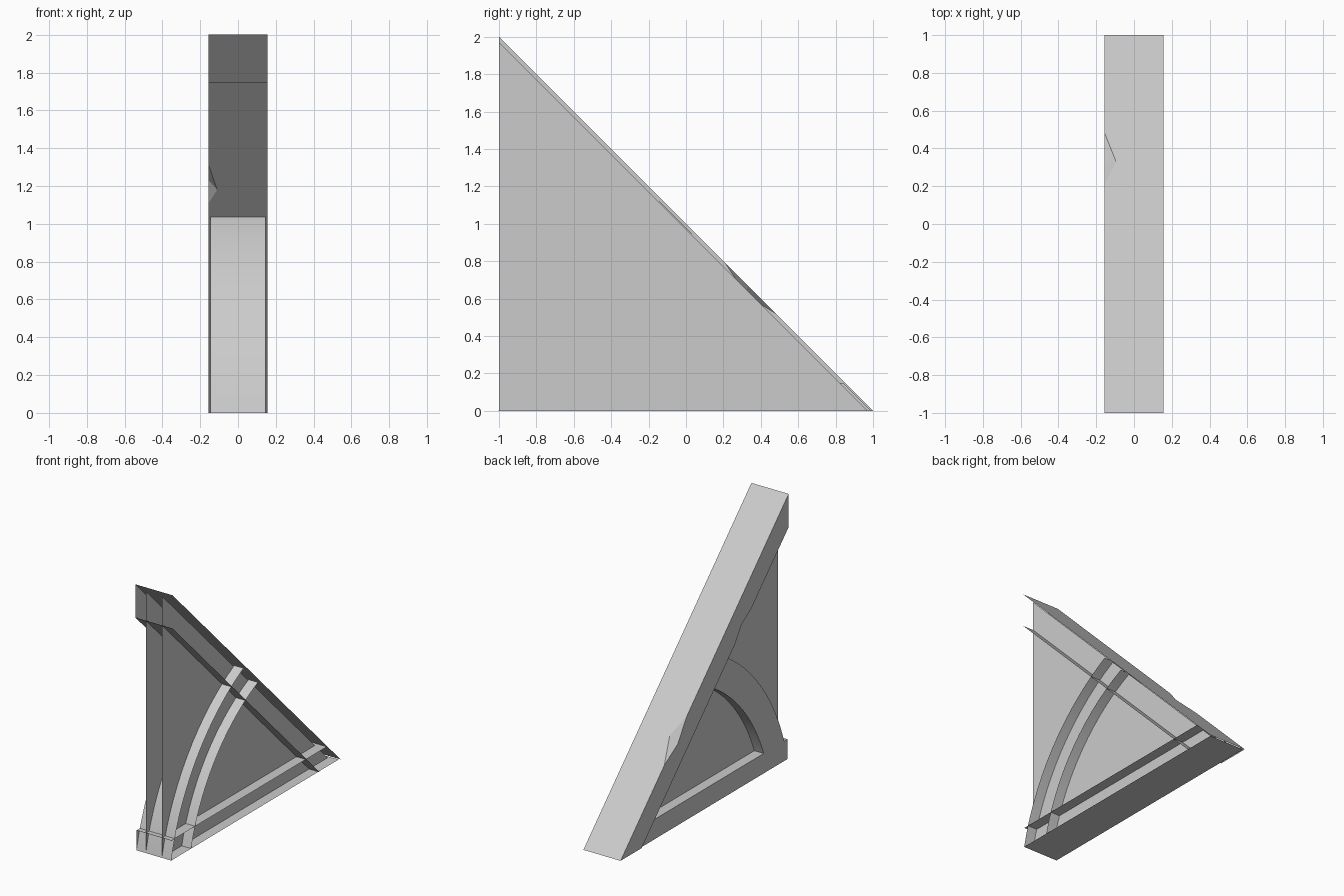
import bpy, math

cube = bpy.data.objects.get("Cube")
if cube:
    bpy.data.objects.remove(cube, do_unlink=True)

grey = bpy.data.materials.new("plain_grey")
grey.use_nodes = True
colour = (0.6, 0.6, 0.6, 1)
grey.diffuse_color = colour
grey.node_tree.nodes["Principled BSDF"].inputs["Base Color"].default_value = colour

BEAM = 0.155      # half width of the sloping beam
RAIL = 0.145      # half width of the bottom rail and brace
WEB = 0.067       # half width of the web
DEPTH = 0.25      # upright depth of the sloping beam


def make(name, polygons, smooth=False):
    """Object from a list of polygons; shared corners are merged."""
    index, faces = {}, []
    for poly in polygons:
        faces.append([index.setdefault(tuple(round(c, 4) for c in p), len(index))
                      for p in poly])
    # setdefault evaluates len before insertion, so indices stay consecutive
    mesh = bpy.data.meshes.new(name)
    mesh.from_pydata(list(index), [], faces)
    mesh.materials.append(grey)
    obj = bpy.data.objects.new(name, mesh)
    bpy.context.scene.collection.objects.link(obj)
    if smooth:
        bpy.ops.object.select_all(action='DESELECT')
        obj.select_set(True)
        bpy.context.view_layer.objects.active = obj
        bpy.ops.object.shade_smooth_by_angle(angle=math.radians(30))
    return obj


def side(x, outline):
    return [(x, y, z) for y, z in outline]


def strip(half, a, b):
    """Crosswise sheet between two points of the profile."""
    return [(-half, *a), (half, *a), (half, *b), (-half, *b)]


# Sloping beam: open at the wall end and on the left, chipped on the right edges
def chipped_sheet(total, y_start, y_end, chip):
    first, tip, last = chip
    pts = [(-BEAM, y_start), (BEAM, y_start), (BEAM, y_end), (-BEAM, y_end),
           (-BEAM, last), tip, (-BEAM, first)]
    return [(x, y, total - y) for x, y in pts]


def chip_facets(total, chip, low):
    first, tip, last = chip
    apex = (tip[0], tip[1], total - tip[1])
    bottom = (-BEAM, *low)
    return [[(-BEAM, first, total - first), bottom, apex],
            [bottom, (-BEAM, last, total - last), apex]]


top_chip, top_low = (0.21, (-0.095, 0.33), 0.48), (0.32, 0.62)
under_chip, under_low = (-0.56, (-0.11, -0.43), -0.36), (-0.44, 1.23)
inner = 1 - DEPTH
outline = [(-1, 2), (-1, 1 + inner),
           (under_chip[0], inner - under_chip[0]), under_low,
           (under_chip[2], inner - under_chip[2]), (inner, 0), (1, 0),
           (top_chip[2], 1 - top_chip[2]), top_low,
           (top_chip[0], 1 - top_chip[0])]
make("sloping_beam",
     [chipped_sheet(1, -1, 1, top_chip),
      chipped_sheet(inner, -1, inner, under_chip)[::-1],
      side(-BEAM, outline)]
     + chip_facets(1, top_chip, top_low)
     + chip_facets(inner, under_chip, under_low))

# Triangular web: a pair of sheets
triangle = [(-1, 0), (0.97, 0), (-1, 1.97)]
make("web", [side(WEB, triangle), side(-WEB, triangle[::-1])])

# Bottom rail: top, underside and right side
h = 0.15
make("bottom_rail", [strip(RAIL, (-1, h), (1 - h, h)),
                     strip(RAIL, (-1, 0), (0.99, 0))[::-1],
                     side(-RAIL, [(-1, 0), (-1, h), (0.99 - h, h), (0.99, 0)])])


# Curved brace: outer and inner sheets, closed on the right side
def arc(radius, steps=14):
    cy, cz = 0.62, -0.355
    start = math.asin(-cz / radius)
    end = math.radians(45) + math.asin((0.98 - cy - cz) / (radius * math.sqrt(2)))
    angles = [start + (end - start) * i / steps for i in range(steps + 1)]
    return [(cy - radius * math.cos(a), cz + radius * math.sin(a)) for a in angles]


outer, under = arc(1.66), arc(1.43)
brace = []
for i in range(len(outer) - 1):
    brace.append(strip(RAIL, outer[i], outer[i + 1]))
    brace.append(strip(RAIL, under[i], under[i + 1])[::-1])
    brace.append(side(-RAIL, [outer[i], outer[i + 1], under[i + 1], under[i]]))
make("curved_brace", brace, smooth=True)
